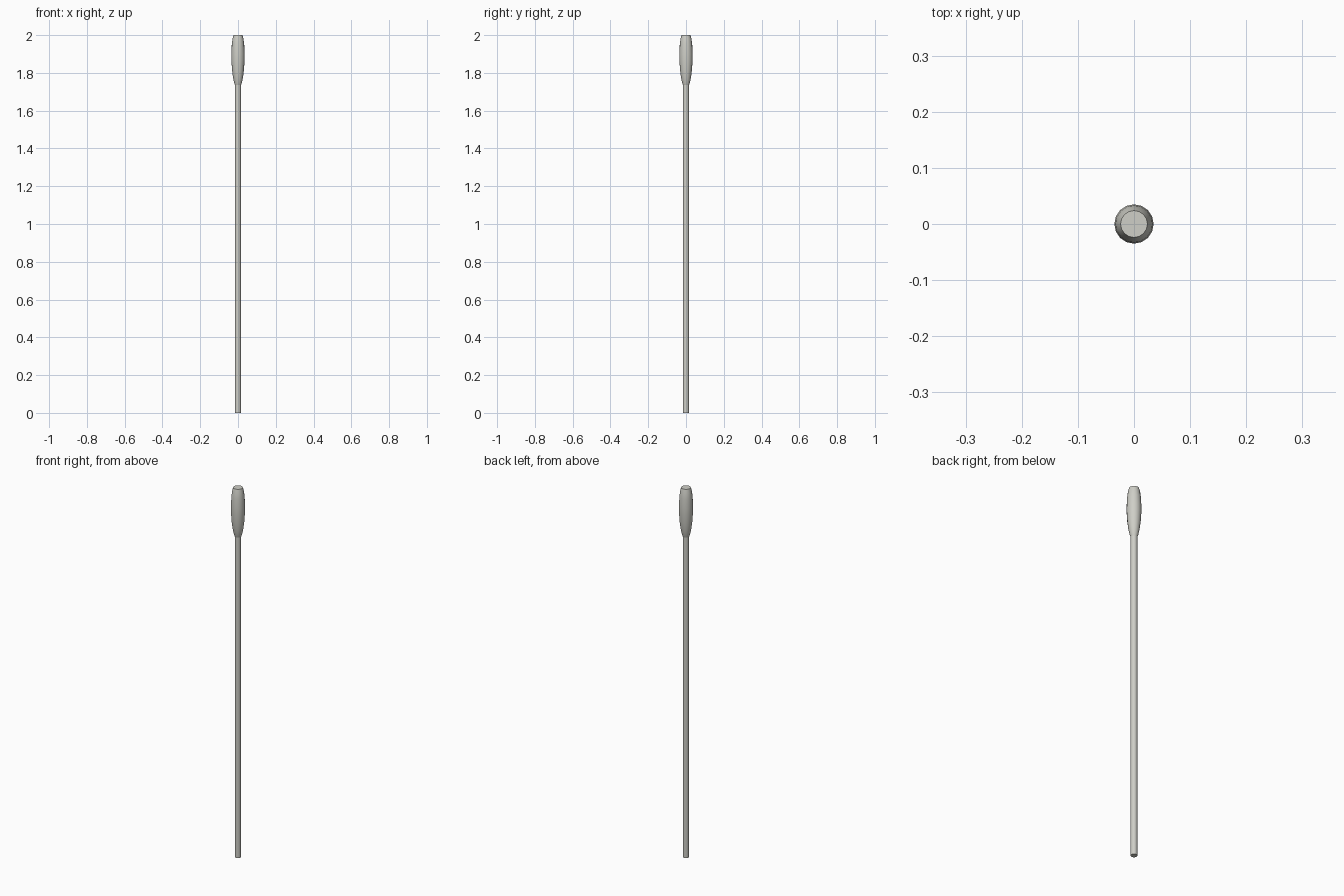
import bpy, bmesh, math

if "Cube" in bpy.data.objects:
    bpy.data.objects.remove(bpy.data.objects["Cube"])

# single pale grey material
mat = bpy.data.materials.new("pale_warm_grey")
mat.diffuse_color = (0.62, 0.62, 0.57, 1)
mat.use_nodes = True
mat.node_tree.nodes["Principled BSDF"].inputs["Base Color"].default_value = mat.diffuse_color


def lathe(name, profile, sides):
    """Closed solid of revolution from (radius, z) points, capped at both ends."""
    bm = bmesh.new()
    rings = []
    for r, z in profile:
        rings.append([bm.verts.new((r * math.cos(2 * math.pi * i / sides),
                                    r * math.sin(2 * math.pi * i / sides), z))
                      for i in range(sides)])
    for a, b in zip(rings, rings[1:]):
        for i in range(sides):
            j = (i + 1) % sides
            bm.faces.new((a[i], a[j], b[j], b[i]))
    bm.faces.new(rings[0][::-1])
    bm.faces.new(rings[-1])
    me = bpy.data.meshes.new(name)
    bm.to_mesh(me)
    bm.free()
    me.materials.append(mat)
    ob = bpy.data.objects.new(name, me)
    bpy.context.collection.objects.link(ob)
    bpy.context.view_layer.objects.active = ob
    ob.select_set(True)
    bpy.ops.object.shade_smooth_by_angle(angle=math.radians(40))
    ob.select_set(False)
    return ob


# long thin shaft
lathe("shaft", [(0.016, 0.0), (0.016, 1.75)], 16)

# swollen head with a flat top
lathe("head", [(0.016, 1.735), (0.021, 1.75), (0.027, 1.78), (0.032, 1.82),
               (0.035, 1.87), (0.035, 1.90), (0.033, 1.95),
               (0.029, 1.98), (0.024, 2.0)], 16)
